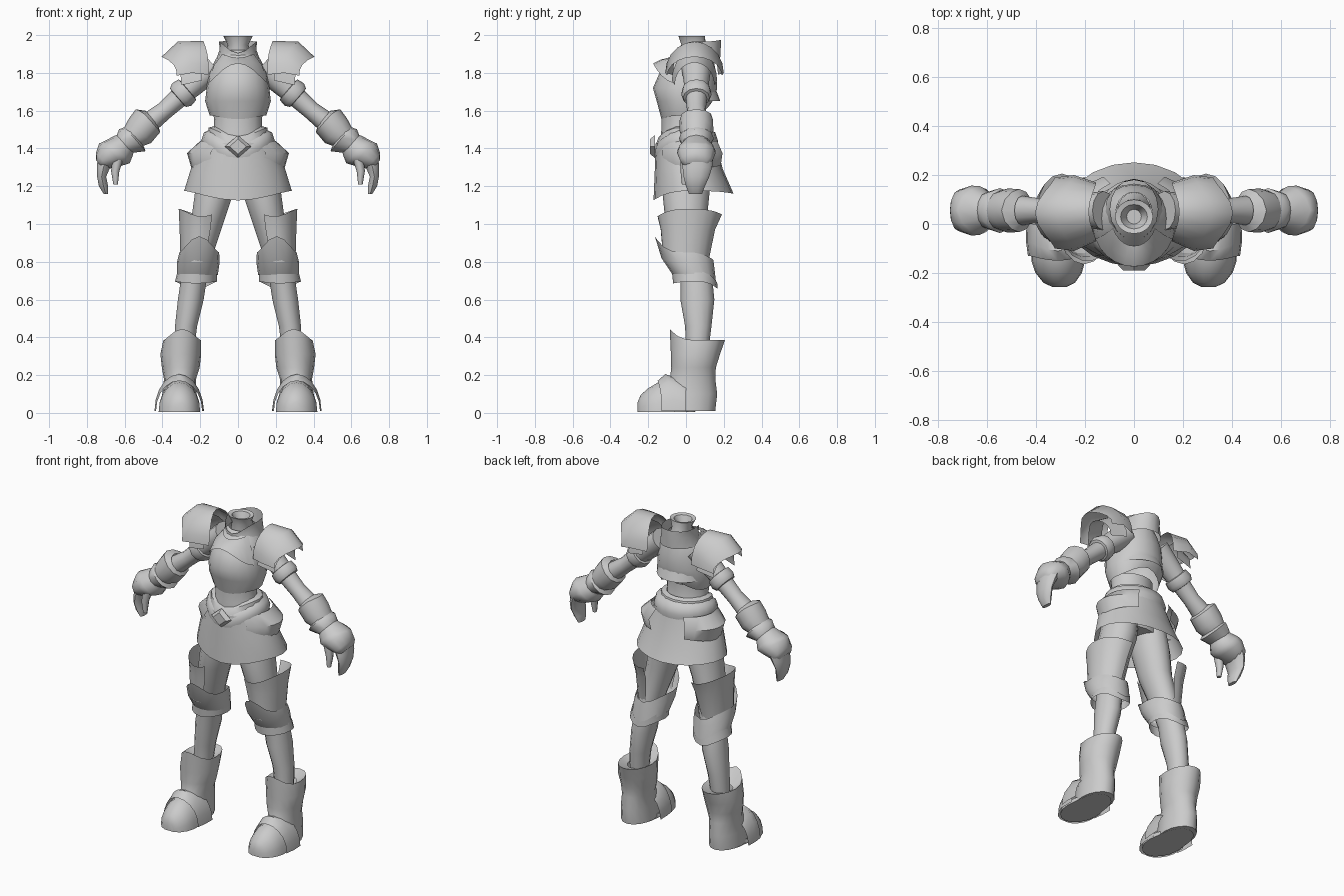
import bpy, bmesh, math
from mathutils import Matrix, Vector

steel = bpy.data.materials.new("plain_grey")
steel.diffuse_color = (0.6, 0.6, 0.6, 1)


def frame(u, v, w, origin=(0, 0, 0)):
    """Matrix that maps local x, y, z onto the axes u, v, w."""
    m = Matrix((u, v, w)).transposed().to_4x4()
    m.translation = Vector(origin)
    return m


def loft(name, rings, n=16, arc=None, cap="", M=Matrix(), mirror=False):
    """Ring = x, y, z, rx, ry, then lifts at front (-y), back (+y), outer (+x)."""
    bm = bmesh.new()
    closed = arc is None
    a0, a1 = arc or (-90, 270)
    count = n if closed else n + 1
    rows = []
    for r in rings:
        x, y, z, rx, ry, f, b, o = tuple(r) + (0,) * (8 - len(r))
        row = []
        for i in range(count):
            a = math.radians(a0 + (a1 - a0) * i / n)
            c, s = math.cos(a), math.sin(a)
            lift = f * max(0, -s) ** 3 + b * max(0, s) ** 3 + o * max(0, c) ** 3
            row.append(bm.verts.new(M @ Vector((x + rx * c, y + ry * s, z + lift))))
        rows.append(row)
    for p, q in zip(rows, rows[1:]):
        for i in range(n):
            j = (i + 1) % count
            bm.faces.new((p[i], p[j], q[j], q[i]))
    if "s" in cap:
        bm.faces.new(rows[0][::-1])
    if "e" in cap:
        bm.faces.new(rows[-1])
    bmesh.ops.recalc_face_normals(bm, faces=bm.faces)
    me = bpy.data.meshes.new(name)
    bm.to_mesh(me)
    bm.free()
    me.materials.append(steel)
    ob = bpy.data.objects.new(name, me)
    bpy.context.collection.objects.link(ob)
    if mirror:
        mod = ob.modifiers.new("both_sides", "MIRROR")
        mod.use_mirror_merge = False
    return ob


# --- torso ---
loft("waist", [(0, -.01, 1.24, .17, .12), (0, -.01, 1.42, .165, .13), (0, -.02, 1.5, .125, .11),
               (0, -.02, 1.6, .13, .11)], cap="s")
loft("breastplate", [(0, 0, 1.575, .15, .13, -.02, .06), (0, 0, 1.65, .174, .155, 0, .02),
                     (0, -.005, 1.72, .166, .17), (0, .01, 1.80, .155, .15),
                     (0, .03, 1.87, .12, .115), (0, .045, 1.92, .075, .085)], n=20)
loft("back_plate_rim", [(0, 0, 1.72, .15, .155), (0, .01, 1.65, .16, .172)], n=10, arc=(25, 155))
loft("chest_bib", [(0, .02, 1.90, .09, .11, -.02), (0, .0, 1.84, .135, .135, .03),
                   (0, -.002, 1.74, .168, .172, .11)], n=10, arc=(-160, -20))
loft("neck_funnel", [(0, .05, 1.88, .07, .08), (0, .04, 1.95, .055, .065), (0, .03, 1.995, .078, .07, 0, .0),
                     (0, .03, 1.99, .055, .05), (0, .03, 1.94, .03, .03)], cap="e")
loft("gorget", [(0, .05, 1.86, .12, .13, -.03), (0, .06, 1.92, .098, .125, -.05, .03),
                (0, .06, 1.965, .1, .125, -.06, .01)])

# --- belt and skirt ---
loft("belt", [(0, .0, 1.50, .15, .125, -.06), (0, 0, 1.485, .18, .155, -.06), (0, 0, 1.44, .195, .17, -.06),
              (0, 0, 1.40, .185, .165, -.05)], n=20)
loft("upper_belt", [(0, -.01, 1.52, .12, .11, -.05), (0, -.01, 1.51, .155, .135, -.05),
                    (0, -.01, 1.45, .165, .15, -.03)], n=16)
loft("hip_plate", [(.02, .02, 1.44, .18, .16), (.02, .03, 1.375, .25, .18), (.02, .03, 1.31, .225, .17, 0, 0, -.02)],
     n=8, arc=(-60, 65), mirror=True)
loft("skirt", [(0, 0, 1.43, .185, .16), (0, .015, 1.29, .25, .18), (0, .04, 1.175, .285, .212, -.05, -.015)], n=20)
loft("buckle", [(0, 1.41, .165, .07, .06), (0, 1.41, .19, .045, .04)], n=4, cap="e",
     M=frame((1, 0, 0), (0, 0, 1), (0, -1, 0)))

# --- legs ---
loft("leg", [(.10, 0, 1.32, .095, .12), (.125, 0, 1.17, .105, .125), (.16, 0, 1.02, .09, .11),
             (.205, .03, .84, .075, .09), (.235, .055, .70, .07, .085), (.25, .06, .60, .07, .09),
             (.275, .065, .46, .06, .07), (.285, .06, .34, .055, .06)], n=14, cap="s", mirror=True)
loft("thigh_plate", [(.19, .02, 1.08, .125, .172, -.04, -.03), (.195, .01, .97, .115, .145),
                     (.215, .0, .80, .09, .12)], n=12, arc=(-115, 100), mirror=True)
loft("knee_plate", [(.205, -.01, .85, .105, .155, .085, -.04), (.21, .01, .80, .113, .14, .02, -.03),
                    (.215, .045, .73, .108, .115, 0, -.05)], mirror=True)
loft("knee_lip", [(.215, .045, .75, .105, .12, 0, -.06), (.222, .05, .695, .112, .118, -.01, -.04)], mirror=True)

# --- boots ---
loft("boot", [(.295, .06, .36, .06, .07), (.295, .06, .385, .1, .146, .06), (.303, .05, .31, .108, .13),
              (.303, .04, .24, .1, .118), (.307, .035, .18, .085, .12), (.31, .02, .10, .09, .145),
              (.31, .015, .01, .095, .14)], cap="e", mirror=True)
forward = frame((1, 0, 0), (0, 0, 1), (0, -1, 0))
loft("instep_plate", [(.31, .01, .0, .13, .16), (.312, .01, .07, .13, .195, 0, .04),
                      (.312, .01, .13, .122, .16, 0, .02)], n=10, arc=(0, 180), M=forward, mirror=True)
loft("toe_cap", [(.31, .005, .06, .11, .17), (.31, .005, .15, .11, .155), (.308, .005, .20, .095, .125),
                 (.306, .005, .24, .065, .09), (.305, .005, .257, .03, .05)], n=10, arc=(0, 180),
     cap="e", M=forward, mirror=True)
loft("sole", [(.31, -.02, .005, .095, .15), (.308, -.10, .005, .105, .15), (.308, -.10, .03, .105, .14)],
     cap="s", mirror=True)

# --- shoulders ---
outward = frame((0, 1, 0), (0, 0, 1), (1, 0, 0))
loft("shoulder_guard", [(.05, 1.79, .155, .12, .18, 0, .03), (.045, 1.80, .245, .155, .165, 0, .075),
                        (.045, 1.785, .325, .145, .1, 0, .08)], n=10, arc=(0, 180), M=outward, mirror=True)
loft("lower_shoulder_guard", [(.045, 1.76, .19, .12, .16, 0, .05), (.045, 1.735, .30, .105, .12, 0, .05)],
     n=10, arc=(0, 180), M=outward, mirror=True)

# --- arms: local z runs down the arm, local x points outward and up ---
down_arm = frame((.654, 0, .757), (0, 1, 0), (.757, 0, -.654), (.2, .055, 1.77))


def arm(name, rings, **kw):
    loft(name, [(r[0], 0, *r[1:]) for r in rings], n=12, M=down_arm, mirror=True, **kw)


arm("arm", [(0, -.1, .07, .08), (0, .0, .065, .07), (-.002, .12, .055, .058), (-.005, .25, .048, .05),
            (0, .34, .055, .06), (0, .5, .045, .05), (0, .6, .04, .05)], cap="s")
arm("arm_band", [(0, .085, .05, .05), (0, .09, .072, .075), (0, .13, .078, .08), (0, .155, .065, .07),
                 (0, .158, .05, .05)])
arm("forearm_guard", [(.01, .33, .05, .06), (.012, .345, .088, .088, 0, 0, .02), (.0, .42, .088, .09),
                      (0, .48, .065, .075)])
arm("wrist_guard", [(0, .455, .06, .07), (-.012, .47, .09, .092, 0, 0, .03), (0, .53, .062, .075)])
arm("gauntlet_cuff", [(0, .50, .05, .06), (-.005, .54, .072, .075), (-.005, .575, .09, .1, 0, 0, .04),
                      (.005, .61, .085, .102, 0, 0, .02), (.008, .675, .055, .085), (.005, .70, .03, .06)], cap="e")

# --- hands ---
loft("fingers", [(.69, .065, 1.36, .055, .08), (.712, .06, 1.30, .037, .078), (.722, .055, 1.25, .025, .068),
                 (.712, .05, 1.20, .026, .05), (.70, .05, 1.16, .012, .035)], n=10, cap="e", mirror=True)
loft("thumb", [(.635, .0, 1.35, .03, .028), (.65, -.005, 1.28, .022, .024), (.648, -.008, 1.21, .012, .014)],
     n=8, cap="e", mirror=True)

# smooth surfaces with creased edges
for ob in bpy.context.collection.objects:
    ob.select_set(True)
    bpy.context.view_layer.objects.active = ob
bpy.ops.object.shade_smooth_by_angle(angle=math.radians(50))
